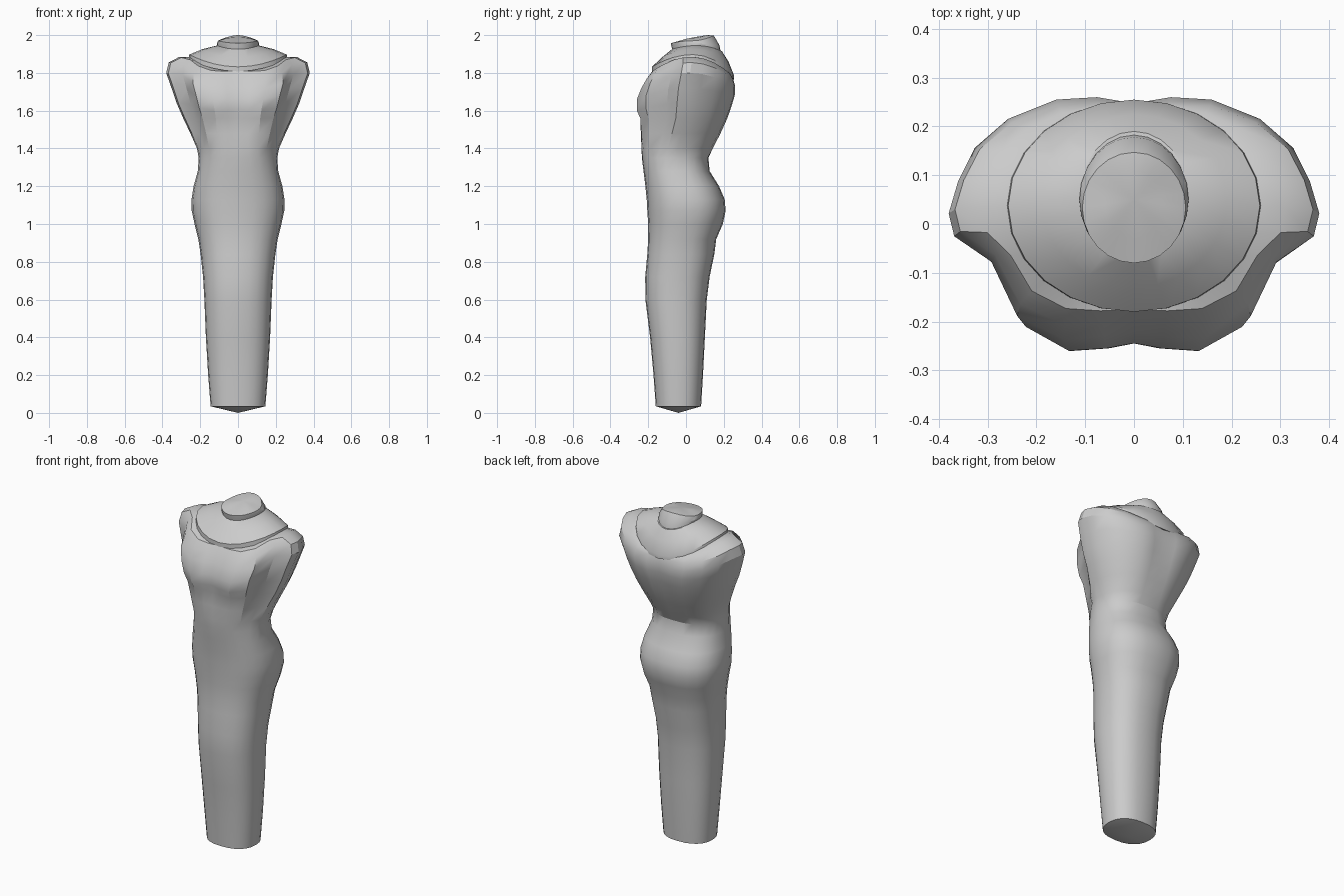
import bpy, bmesh, math

if "Cube" in bpy.data.objects:
    bpy.data.objects.remove(bpy.data.objects["Cube"])

# Half cross-sections (front centre -> side -> back centre), normalised
N = 12
CHEST = [(0, -.94), (.16, -.98), (.38, -1), (.63, -.81), (.77, -.36), (.97, -.15), (1, .04),
         (.95, .3), (.86, .58), (.68, .82), (.42, .98), (.2, 1), (0, .95)]


def power(v, p):
    return math.copysign(abs(v) ** p, v)


def oval(p):
    return [(abs(math.sin(math.pi * i / N)) ** p if 0 < i < N else 0,
             -power(math.cos(math.pi * i / N), p)) for i in range(N + 1)]


def ring(hw, yf, yb, zs, zf=None, zb=None, chest=0.0, p=0.85):
    """Mirrored loop; side, front and back heights can differ."""
    zf = zs if zf is None else zf
    zb = zs if zb is None else zb
    mid, half = (yf + yb) / 2, (yb - yf) / 2
    pts = []
    for (u0, v0), (u1, v1) in zip(oval(p), CHEST):
        u, v = u0 + (u1 - u0) * chest, v0 + (v1 - v0) * chest
        ze = zf if v < 0 else zb
        w = min(1, v * v)
        pts.append((u * hw, mid + v * half, zs + (ze - zs) * w))
    return pts + [(-x, y, z) for x, y, z in pts[-2:0:-1]]


def loft(name, rings, bottom=None, top=None, angle=30):
    bm = bmesh.new()
    loops = [[bm.verts.new(c) for c in r] for r in rings]
    n = len(loops[0])
    for a, b in zip(loops, loops[1:]):
        for i in range(n):
            j = (i + 1) % n
            bm.faces.new((a[i], a[j], b[j], b[i]))
    for tip, loop in ((bottom, loops[0]), (top, loops[-1])):
        if tip:
            c = bm.verts.new(tip)
            for i in range(n):
                bm.faces.new((loop[i], loop[(i + 1) % n], c))
    bmesh.ops.recalc_face_normals(bm, faces=bm.faces)
    me = bpy.data.meshes.new(name)
    bm.to_mesh(me)
    bm.free()
    ob = bpy.data.objects.new(name, me)
    bpy.context.collection.objects.link(ob)
    bpy.context.view_layer.objects.active = ob
    ob.select_set(True)
    bpy.ops.object.shade_smooth_by_angle(angle=math.radians(angle))
    ob.select_set(False)
    return ob


# Body: half width, front y, back y, height, chest blend
levels = [(.145, -.16, .08, .035, 0), (.158, -.172, .09, .2, 0), (.17, -.19, .10, .4, 0),
          (.178, -.215, .11, .6, 0), (.185, -.216, .125, .72, 0), (.198, -.205, .15, .84, 0),
          (.21, -.2, .16, .92, 0), (.23, -.2, .195, 1.0, 0), (.245, -.205, .21, 1.07, 0),
          (.246, -.208, .205, 1.13, 0), (.235, -.215, .175, 1.2, 0), (.213, -.225, .125, 1.28, 0),
          (.208, -.235, .12, 1.35, .15), (.217, -.24, .145, 1.4, .4), (.252, -.244, .185, 1.48, .65),
          (.29, -.246, .22, 1.56, .85)]
body = [ring(hw, yf, yb, z, chest=c) for hw, yf, yb, z, c in levels]
# Chest and shoulders, sides lifted above front and back
body += [ring(.325, -.26, .24, 1.64, 1.6, 1.62, 1),
         ring(.352, -.26, .258, 1.72, 1.66, 1.68, 1),
         ring(.38, -.236, .26, 1.80, 1.72, 1.73, 1),
         ring(.367, -.208, .25, 1.855, 1.77, 1.77, .95),
         ring(.31, -.183, .24, 1.885, 1.805, 1.79, .6),
         ring(.235, -.15, .22, 1.885, 1.81, 1.80, .1)]
loft("body", body, bottom=(0, -.04, 0), top=(0, .04, 1.87))

# Sloped collar plate around the neck
loft("collar", [ring(.20, -.13, .20, 1.86, 1.81, 1.79, p=1),
                ring(.262, -.18, .255, 1.872, 1.808, 1.765, p=1),
                ring(.258, -.18, .255, 1.897, 1.832, 1.785, p=1),
                ring(.19, -.13, .225, 1.925, 1.88, 1.86, p=1),
                ring(.112, -.075, .19, 1.945, 1.925, 1.915, p=1)],
     bottom=(0, .03, 1.87), top=(0, .05, 1.94))

# Neck stump with a slanted cut
loft("neck", [ring(.108, -.07, .185, 1.925, 1.91, 1.90, p=1),
              ring(.112, -.078, .178, 1.955, 1.945, 1.945, p=1),
              ring(.106, -.08, .147, 1.97, 1.957, 1.998, p=1),
              ring(.06, -.03, .11, 1.985, 1.97, 2.0, p=1)],
     bottom=(0, .05, 1.92), top=(0, .05, 1.99))
